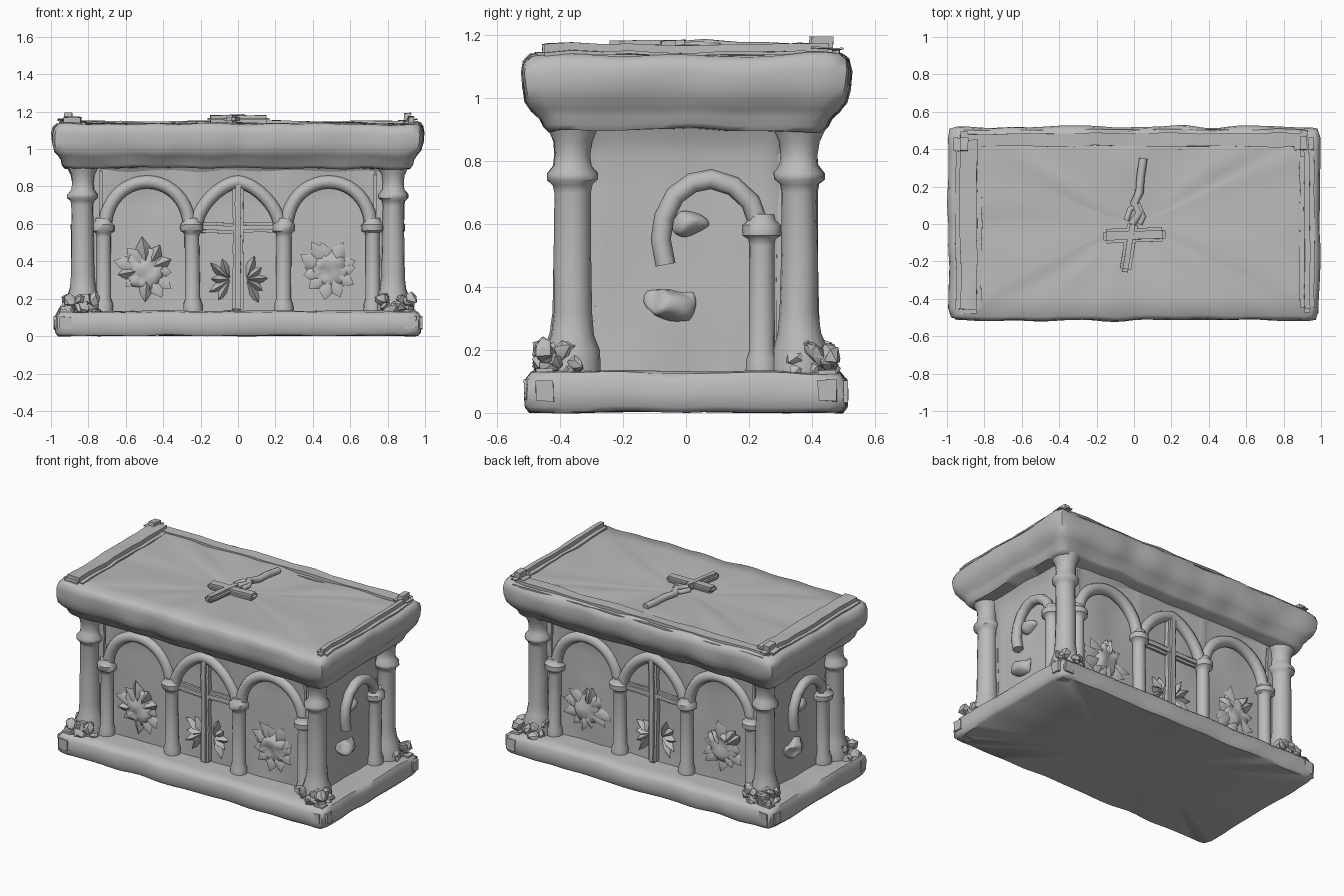
import bpy, bmesh, math, random
from mathutils import Vector, Matrix, noise

cube = bpy.data.objects.get("Cube")
if cube:
    bpy.data.objects.remove(cube)
random.seed(4)

stone = bpy.data.materials.new("grey stone")
stone.use_nodes = True
stone.diffuse_color = (0.5, 0.5, 0.5, 1)
stone.node_tree.nodes["Principled BSDF"].inputs["Base Color"].default_value = (0.5, 0.5, 0.5, 1)


def finish(name, bm, mat=Matrix(), wear=0.006, scale=5, angle=50):
    """Place the part, weather its surface and shade it."""
    bm.transform(mat)
    for v in bm.verts:
        v.co += noise.noise_vector(v.co * scale) * wear
    bmesh.ops.recalc_face_normals(bm, faces=bm.faces)
    me = bpy.data.meshes.new(name)
    bm.to_mesh(me)
    bm.free()
    me.materials.append(stone)
    me.polygons.foreach_set("use_smooth", [True] * len(me.polygons))
    me.set_sharp_from_angle(angle=math.radians(angle))
    ob = bpy.data.objects.new(name, me)
    bpy.context.collection.objects.link(ob)


def skin(bm, loops):
    """Bridge closed loops of points and cap both ends."""
    rows = [[bm.verts.new(p) for p in loop] for loop in loops]
    n = len(rows[0])
    for a, b in zip(rows, rows[1:]):
        for i in range(n):
            j = (i + 1) % n
            bm.faces.new((a[i], a[j], b[j], b[i]))
    bm.faces.new(rows[0][::-1])
    bm.faces.new(rows[-1])


def rect(hx, hy, z, nx=36, ny=18):
    """Rectangular loop with many points and softened corners."""
    pts = [(-1 + 2 * i / nx, -1) for i in range(nx)]
    pts += [(1, -1 + 2 * i / ny) for i in range(ny)]
    pts += [(-x, -y) for x, y in pts]
    out = []
    for x, y in pts:
        k = 0.985 if abs(x) == 1 and abs(y) == 1 else 1
        out.append(Vector((x * hx * k, y * hy * k, z)))
    return out


def slab(name, rings, wear=0.01):
    bm = bmesh.new()
    skin(bm, [rect(*r) for r in rings])
    finish(name, bm, wear=wear)


def lathe(name, profile, mat, sides=16):
    bm = bmesh.new()
    skin(bm, [[(r * math.cos(math.tau * i / sides), r * math.sin(math.tau * i / sides), z)
               for i in range(sides)] for r, z in profile])
    finish(name, bm, mat, 0.006, 7)


def block(name, centre, size, mat=Matrix(), turn=0, wear=0.01, cuts=5, bevel=0.015):
    bm = bmesh.new()
    bmesh.ops.create_cube(bm, size=1)
    bmesh.ops.scale(bm, vec=size, verts=bm.verts)
    bmesh.ops.bevel(bm, geom=bm.edges[:], offset=bevel, segments=2, affect='EDGES')
    long_edges = [e for e in bm.edges if e.calc_length() > 0.08]
    bmesh.ops.subdivide_edges(bm, edges=long_edges, cuts=cuts, use_grid_fill=True)
    place = Matrix.Translation(centre) @ Matrix.Rotation(turn, 4, 'Z')
    finish(name, bm, mat @ place, wear, 9)


def tube(name, pts, radius, mat):
    cu = bpy.data.curves.new(name, 'CURVE')
    cu.dimensions = '3D'
    cu.bevel_depth = radius
    cu.bevel_resolution = 2
    cu.use_fill_caps = True
    sp = cu.splines.new('POLY')
    sp.points.add(len(pts) - 1)
    for p, co in zip(sp.points, pts):
        p.co = (*(mat @ Vector(co)), 1)
    cu.materials.append(stone)
    bpy.context.collection.objects.link(bpy.data.objects.new(name, cu))


def leaves(name, centre, angles, length, width, mat):
    """Spray of pointed, ridged leaves on a wall."""
    bm = bmesh.new()
    for a in angles:
        ln = length * random.uniform(0.75, 1.1)
        d, s = Vector((math.cos(a), 0, math.sin(a))), Vector((-math.sin(a), 0, math.cos(a)))
        out, c = Vector((0, -1, 0)), Vector(centre)
        root, tip = bm.verts.new(c - out * 0.01), bm.verts.new(c + d * ln + out * 0.01)
        ridge = bm.verts.new(c + d * ln * 0.45 + out * 0.03)
        for k in (1, -1):
            side = bm.verts.new(c + d * ln * 0.6 + s * k * width - out * 0.015)
            bm.faces.new((root, side, ridge))
            bm.faces.new((ridge, side, tip))
    finish(name, bm, mat, 0.01, 11, 80)


def lump(name, centre, size, mat, wear=0.03):
    """Worn, swollen patch of carving."""
    bm = bmesh.new()
    bmesh.ops.create_icosphere(bm, subdivisions=3, radius=1)
    bm.transform(Matrix.Translation(centre) @ Matrix.Diagonal((*size, 1)))
    finish(name, bm, mat, wear, 16, 60)


def rubble(name, centre, spread, size, count):
    bm = bmesh.new()
    for _ in range(count):
        off = Vector([random.uniform(-s, s) for s in spread])
        bmesh.ops.create_icosphere(bm, subdivisions=1, radius=size * random.uniform(0.7, 1.1),
                                   matrix=Matrix.Translation(Vector(centre) + off))
    finish(name, bm, Matrix(), 0.02, 20, 35)


# Plinth, chest core and lid
slab("plinth", [(0.5, 0.2, 0.005), (0.96, 0.495, 0.003), (0.975, 0.508, 0.02), (0.978, 0.51, 0.06),
                (0.975, 0.508, 0.105), (0.96, 0.49, 0.128), (0.9, 0.43, 0.134), (0.6, 0.25, 0.135)])
slab("chest_core", [(0.81, 0.315, z) for z in (0.1, 0.25, 0.4, 0.55, 0.7, 0.82)]
     + [(0.825, 0.335, 0.87), (0.85, 0.37, 0.92)], 0.014)
slab("lid", [(0.6, 0.2, 0.9), (0.92, 0.43, 0.9), (0.932, 0.445, 0.915), (0.938, 0.458, 0.94),
             (0.952, 0.485, 0.963), (0.975, 0.506, 0.99), (0.99, 0.515, 1.03), (0.994, 0.518, 1.08),
             (0.985, 0.512, 1.115), (0.965, 0.492, 1.134), (0.85, 0.39, 1.137), (0.6, 0.27, 1.135),
             (0.3, 0.12, 1.133), (0.1, 0.03, 1.134)], 0.016)

# Raised, worn border on the lid
block("lid_border_left", (0.925, 0, 1.14), (0.08, 0.95, 0.06), cuts=9, bevel=0.025)
block("lid_border_right", (-0.885, 0, 1.14), (0.14, 0.96, 0.06), cuts=9, bevel=0.025)
block("lid_border_back", (0, 0.45, 1.125), (1.86, 0.11, 0.05), cuts=12, bevel=0.02)
for sx in (1, -1):
    block("lid_back_corner", (sx * 0.91, 0.43, 1.155), (0.11, 0.14, 0.075), cuts=3, bevel=0.035)

# Cross and cord lying on the lid
block("lid_cross_arm", (0, -0.06, 1.16), (0.33, 0.075, 0.04), turn=0.03, wear=0.005)
block("lid_cross_shaft", (-0.025, -0.12, 1.16), (0.06, 0.27, 0.045), turn=-0.16, wear=0.005)
tube("lid_cord", [(-0.01, 0, 1.16), (0.03, 0.06, 1.165), (0, 0.11, 1.16), (0.03, 0.17, 1.155),
                  (0.035, 0.25, 1.155), (0.05, 0.35, 1.15)], 0.022, Matrix())
tube("lid_cord_loop", [(-0.04, 0.02, 1.16), (-0.02, 0.08, 1.165), (0.025, 0.1, 1.16),
                       (0.05, 0.04, 1.165), (0.03, 0, 1.16)], 0.016, Matrix())

# Corner columns with rubble at the feet and plinth corner blocks
shaft = [(0.09, 0.12), (0.088, 0.2), (0.07, 0.25), (0.062, 0.32), (0.06, 0.5), (0.057, 0.7),
         (0.062, 0.725), (0.08, 0.74), (0.08, 0.76), (0.06, 0.785), (0.057, 0.82),
         (0.062, 0.86), (0.085, 0.91)]
for sx in (1, -1):
    for sy in (1, -1):
        lathe("corner_column", shaft, Matrix.Translation((sx * 0.83, sy * 0.36, 0)))
        rubble("column_rubble", (sx * 0.845, sy * 0.4, 0.165), (0.085, 0.06, 0.04), 0.032, 36)
        block("plinth_corner", (sx * 0.92, sy * 0.45, 0.071), (0.13, 0.125, 0.138), cuts=3,
              bevel=0.035)

# Long sides: arcade of three bays
post = [(0.052, 0.12), (0.05, 0.17), (0.04, 0.2), (0.039, 0.53), (0.042, 0.55), (0.06, 0.562),
        (0.062, 0.595), (0.045, 0.61), (0.04, 0.63)]


def arch_points(c, e, w=0.225, h=0.235, n=20):
    pts = []
    for i in range(n + 1):
        t = math.pi * i / n
        cs, sn = math.cos(t), max(math.sin(t), 0)
        pts.append((c + math.copysign(abs(cs) ** e, cs) * w, -0.335, 0.59 + h * sn ** e))
    return pts


def long_side(name, mat):
    for u in (-0.72, -0.245, 0.245, 0.72):
        lathe(name + "_post", post, mat @ Matrix.Translation((u, -0.34, 0)))
    for c, e in ((-0.485, 1), (0, 1.25), (0.485, 1)):
        pts = arch_points(c, e)
        tube(name + "_arch", pts, 0.036, mat)
        # Wall above the arch, with its soffit
        ends = [(c + 0.243, -0.335, 0.59)] + pts + [(c - 0.243, -0.335, 0.59)]
        bm = bmesh.new()
        rows = [[bm.verts.new((x, y, z)) for x, y, z in row] for row in (
            [(p[0], -0.29, p[2]) for p in ends], ends, [(p[0], -0.35, 0.92) for p in ends])]
        for a, b in zip(rows, rows[1:]):
            for i in range(len(a) - 1):
                bm.faces.new((a[i], a[i + 1], b[i + 1], b[i]))
        finish(name + "_spandrel", bm, mat, 0.004)
    for c in (-0.49, 0.49):
        leaves(name + "_foliage", (c, -0.325, 0.35),
               [math.tau * i / 11 + random.uniform(-0.2, 0.2) for i in range(11)], 0.17, 0.05, mat)
        lump(name + "_foliage_heart", (c, -0.315, 0.36), (0.1, 0.04, 0.11), mat)
    # Wall filling between outer post and corner column
    for s in (1, -1):
        block(name + "_end_pier", (s * 0.765, -0.31, 0.52), (0.08, 0.07, 0.8), mat)
    # Centre bay: upright cross with leaves at its foot
    block(name + "_cross_shaft", (0, -0.335, 0.48), (0.06, 0.06, 0.7), mat, wear=0.007)
    block(name + "_cross_arm", (0, -0.33, 0.58), (0.42, 0.045, 0.055), mat, wear=0.007)
    for s in (1, -1):
        leaves(name + "_foot_leaves", (s * 0.04, -0.32, 0.3),
               [math.pi / 2 - s * a for a in (0.4, 0.9, 1.5, 2.1, 2.6)], 0.13, 0.03, mat)


long_side("front", Matrix())
long_side("back", Matrix.Rotation(math.pi, 4, 'Z'))


# Short ends: one post, a broken curling arch and worn carving
def short_end(name, mat):
    lathe(name + "_post", post, mat @ Matrix.Translation((0.24, -0.835, 0)))
    path = [(0.23, 0.6), (0.205, 0.67), (0.15, 0.72), (0.08, 0.742), (0.02, 0.73), (-0.035, 0.69),
            (-0.07, 0.62), (-0.08, 0.55), (-0.065, 0.47)]
    tube(name + "_broken_arch", [(u, -0.838, v) for u, v in path], 0.032, mat)
    lump(name + "_upper_carving", (0.01, -0.815, 0.6), (0.055, 0.035, 0.035), mat, 0.015)
    lump(name + "_lower_carving", (-0.045, -0.815, 0.35), (0.08, 0.045, 0.055), mat)


short_end("left_end", Matrix.Rotation(math.pi / 2, 4, 'Z'))
short_end("right_end", Matrix.Rotation(-math.pi / 2, 4, 'Z'))
